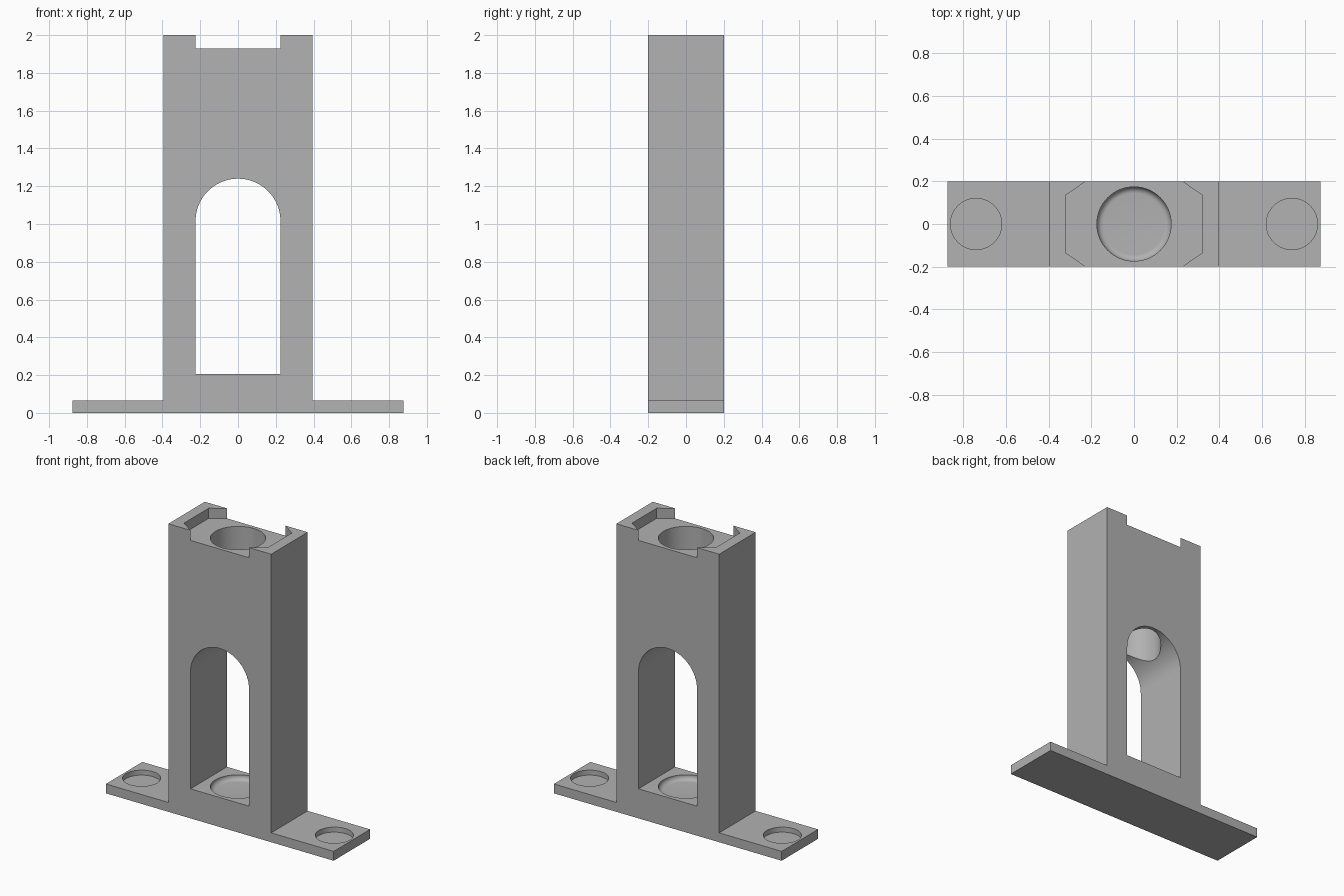
import bpy
import bmesh
from math import pi, sin, cos

if "Cube" in bpy.data.objects:
    bpy.data.objects.remove(bpy.data.objects["Cube"], do_unlink=True)

grey = bpy.data.materials.new("plain_grey")
grey.use_nodes = True
colour = (0.445, 0.445, 0.445, 1)
grey.diffuse_color = colour
grey.node_tree.nodes["Principled BSDF"].inputs["Base Color"].default_value = colour

DEPTH = 0.2       # half depth of the whole stand
BASE = 0.065      # thickness of the foot flanges
SILL = 0.205      # bottom of the window
SPRING = 1.015    # where the window's arch begins
ARCH = 0.225
SEAT = 1.93       # floor of the top recess
TOP = 2.0
BORE = 0.174


def make_object(name, bm):
    bmesh.ops.recalc_face_normals(bm, faces=bm.faces)
    mesh = bpy.data.meshes.new(name)
    bm.to_mesh(mesh)
    bm.free()
    mesh.materials.append(grey)
    obj = bpy.data.objects.new(name, mesh)
    bpy.context.collection.objects.link(obj)
    return obj


def prism(name, points, offset):
    """Extrude a closed outline of 3D points along an offset."""
    bm = bmesh.new()
    face = bm.faces.new([bm.verts.new(p) for p in points])
    result = bmesh.ops.extrude_face_region(bm, geom=[face], use_keep_orig=True)
    moved = [g for g in result["geom"] if isinstance(g, bmesh.types.BMVert)]
    bmesh.ops.translate(bm, verts=moved, vec=offset)
    return make_object(name, bm)


def turned(name, profile, x=0, steps=64):
    """Round solid from (radius, z) points, capped at both ends."""
    bm = bmesh.new()
    rings = [[bm.verts.new((x + r * cos(2 * pi * i / steps),
                            r * sin(2 * pi * i / steps), z))
              for i in range(steps)] for r, z in profile]
    for low, high in zip(rings, rings[1:]):
        for i in range(steps):
            j = (i + 1) % steps
            bm.faces.new((low[i], low[j], high[j], high[i]))
    bm.faces.new(rings[0])
    bm.faces.new(rings[-1])
    return make_object(name, bm)


def cut(target, cutter):
    mod = target.modifiers.new("cut", "BOOLEAN")
    mod.operation = "DIFFERENCE"
    mod.solver = "EXACT"
    mod.object = cutter
    bpy.context.view_layer.objects.active = target
    bpy.ops.object.modifier_apply(modifier=mod.name)
    bpy.data.objects.remove(cutter, do_unlink=True)


# Tower and foot flanges as one inverted T
half = [(0.875, 0), (0.875, BASE), (0.395, BASE), (0.395, TOP)]
outline = half + [(-x, z) for x, z in reversed(half)]
stand = prism("stand", [(x, -DEPTH, z) for x, z in outline], (0, 2 * DEPTH, 0))

# Arched window through the tower
arch = [(ARCH * cos(pi * i / 40), SPRING + ARCH * sin(pi * i / 40)) for i in range(41)]
window = [(-ARCH, SILL), (ARCH, SILL)] + arch
cut(stand, prism("window_cutter", [(x, -0.3, z) for x, z in window], (0, 0.6, 0)))

# Recess in the top, open at front and back with chamfered corners
side = [(ARCH, -0.3), (ARCH, -DEPTH), (0.32, -0.135),
        (0.32, 0.135), (ARCH, DEPTH), (ARCH, 0.3)]
recess = side + [(-x, y) for x, y in reversed(side)]
cut(stand, prism("recess_cutter", [(x, y, SEAT) for x, y in recess], (0, 0, 0.2)))

# Bore from the recess down into the window
cut(stand, turned("bore_cutter", [(BORE, SPRING), (BORE, TOP + 0.1)]))

# Shallow dish with a rounded bottom edge in the sill
fillet, floor = 0.03, SILL - 0.035
dish = [(BORE - fillet + fillet * sin(pi * i / 16),
         floor + fillet - fillet * cos(pi * i / 16)) for i in range(9)]
cut(stand, turned("dish_cutter", dish + [(BORE, SILL + 0.1)]))

# Blind round pocket in each flange
for x in (-0.74, 0.74):
    cut(stand, turned("pocket_cutter", [(0.12, 0.03), (0.12, 0.15)], x))

bpy.ops.object.select_all(action="DESELECT")
stand.select_set(True)
bpy.context.view_layer.objects.active = stand
bpy.ops.object.shade_smooth_by_angle(angle=pi / 6)
